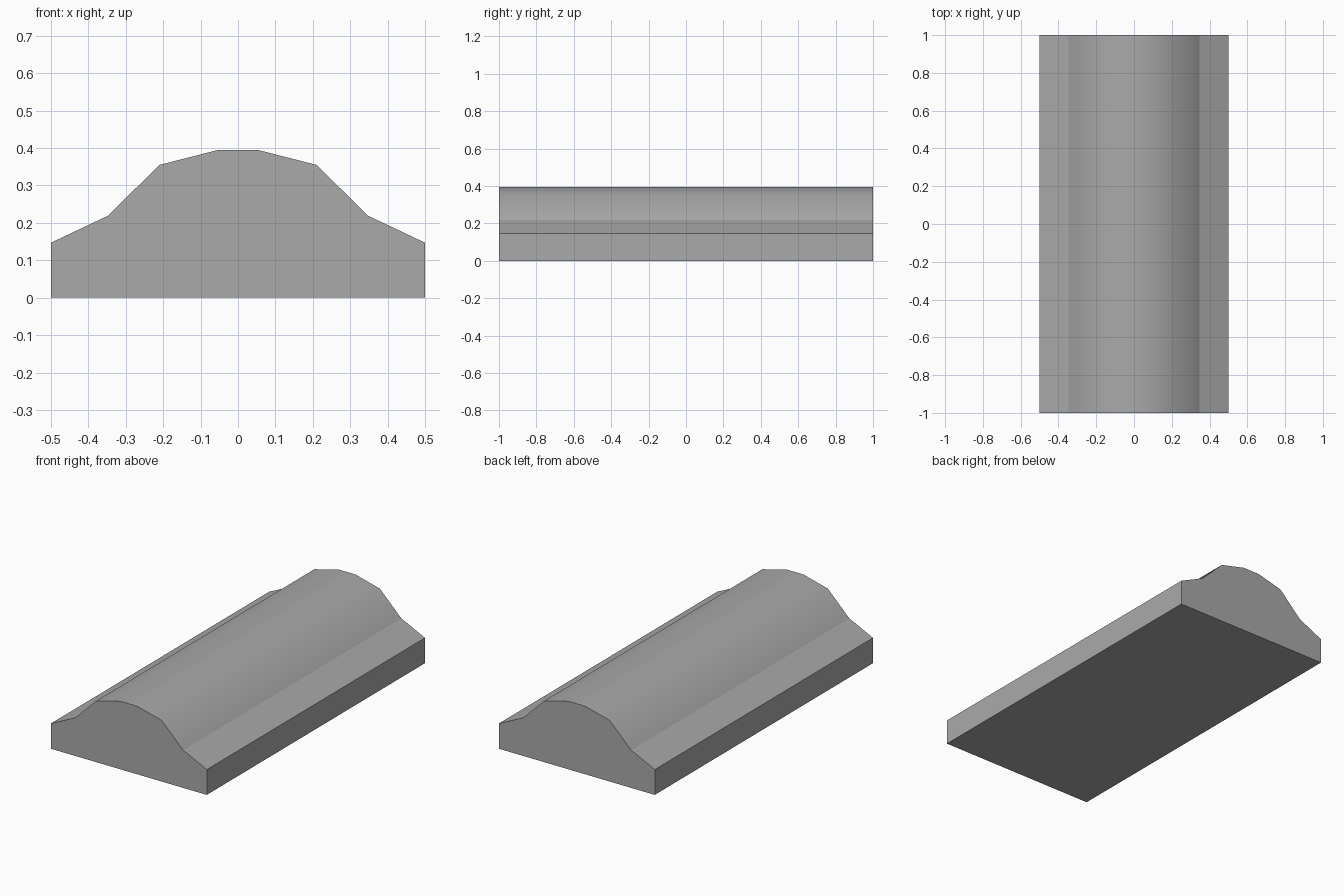
import bpy, bmesh

cube = bpy.data.objects.get("Cube")
if cube:
    bpy.data.objects.remove(cube, do_unlink=True)

LENGTH = 2.0
CREASE_X = 0.348
# Right half of the cross-section, from the base up to the crown
half = [(0.5, 0.0), (0.5, 0.147), (CREASE_X, 0.219), (0.21, 0.355), (0.053, 0.395)]
profile = half + [(-x, z) for x, z in reversed(half)]

# Plain grey for the whole body
grey = bpy.data.materials.new("grey")
grey.use_nodes = True
grey.diffuse_color = (0.4, 0.4, 0.4, 1)
grey.node_tree.nodes["Principled BSDF"].inputs["Base Color"].default_value = (0.4, 0.4, 0.4, 1)

# Extrude the cross-section from front to back
bm = bmesh.new()
front = bm.faces.new([bm.verts.new((x, -LENGTH / 2, z)) for x, z in profile])
result = bmesh.ops.extrude_face_region(bm, geom=[front], use_keep_orig=True)
back_verts = [g for g in result["geom"] if isinstance(g, bmesh.types.BMVert)]
bmesh.ops.translate(bm, verts=back_verts, vec=(0, LENGTH, 0))
bmesh.ops.recalc_face_normals(bm, faces=bm.faces)

# Rounded crown between the two creases, flat shoulders outside them
for face in bm.faces:
    centre = face.calc_center_median()
    face.smooth = face.normal.z > 0.1 and abs(centre.x) < CREASE_X
for edge in bm.edges:
    if not all(f.smooth for f in edge.link_faces):
        edge.smooth = False

mesh = bpy.data.meshes.new("ridge_block")
bm.to_mesh(mesh)
bm.free()
mesh.materials.append(grey)
bpy.context.collection.objects.link(bpy.data.objects.new("ridge_block", mesh))
